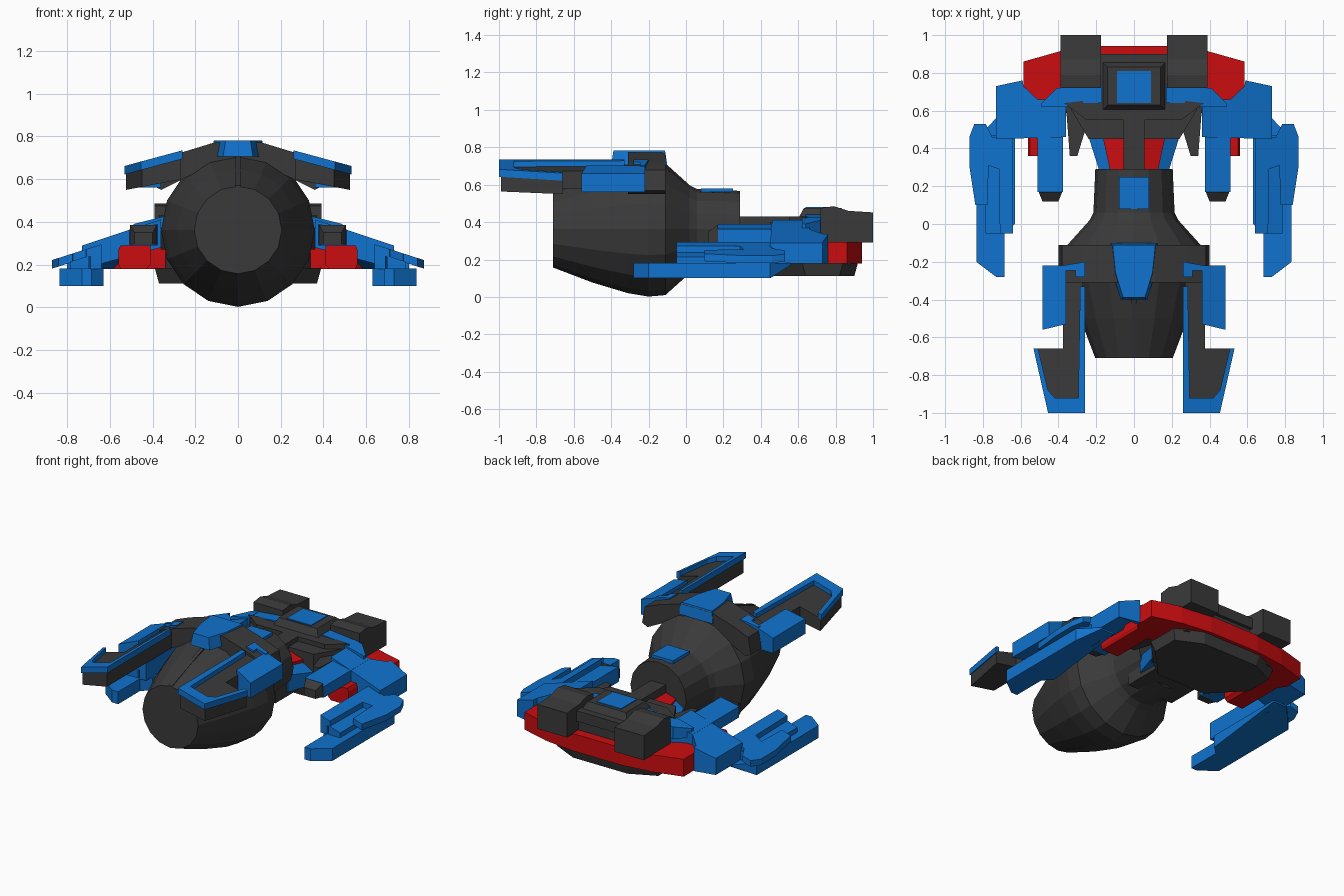
import bpy, bmesh, math


def material(name, rgb):
    m = bpy.data.materials.new(name)
    m.diffuse_color = (*rgb, 1)
    return m


DARK = material("charcoal", (0.042, 0.042, 0.042))
BLUE = material("blue", (0.005, 0.17, 0.62))
RED = material("red", (0.60, 0.004, 0.005))


def finish(name, bm, mat, mirror=False):
    bmesh.ops.recalc_face_normals(bm, faces=bm.faces)
    me = bpy.data.meshes.new(name)
    bm.to_mesh(me)
    bm.free()
    me.materials.append(mat)
    ob = bpy.data.objects.new(name, me)
    bpy.context.collection.objects.link(ob)
    if mirror:
        mod = ob.modifiers.new("mirror", 'MIRROR')
        mod.use_mirror_merge = False
    return ob


def prism(name, mat, pts, lo, hi, axis='z', mirror=False, inset=0):
    """Extrude a 2D outline from lo to hi (numbers or functions of u, v) along an axis.
    inset shrinks the far end towards the outline's middle."""
    cu = (min(p[0] for p in pts) + max(p[0] for p in pts)) / 2
    cv = (min(p[1] for p in pts) + max(p[1] for p in pts)) / 2
    bm = bmesh.new()
    rings = []
    for end, h in enumerate((lo, hi)):
        ring = []
        for u, v in pts:
            w = h(u, v) if callable(h) else h
            if end and inset:
                u -= math.copysign(min(inset, abs(u - cu)), u - cu)
                v -= math.copysign(min(inset, abs(v - cv)), v - cv)
            co = {'z': (u, v, w), 'x': (w, u, v), 'y': (u, w, v)}[axis]
            ring.append(bm.verts.new(co))
        rings.append(ring)
    bm.faces.new(rings[0])
    bm.faces.new(rings[1])
    n = len(pts)
    for i in range(n):
        j = (i + 1) % n
        bm.faces.new((rings[0][i], rings[0][j], rings[1][j], rings[1][i]))
    return finish(name, bm, mat, mirror)


def box(x0, x1, y0, y1):
    return [(x0, y0), (x1, y0), (x1, y1), (x0, y1)]


def sym(half):
    return half + [(-x, y) for x, y in reversed(half) if abs(x) > 1e-6]


# --- round engine body with neck, turned around the y axis
bm = bmesh.new()
profile = [(-0.71, 0.205), (-0.5, 0.285), (-0.31, 0.342), (-0.20, 0.36), (-0.11, 0.352),
           (0.02, 0.235), (0.06, 0.215), (0.29, 0.205)]
rings = [[bm.verts.new((r * math.sin(a * math.pi / 8), y, 0.362 - r * math.cos(a * math.pi / 8)))
          for a in range(16)] for y, r in profile]
bm.faces.new(rings[0])
bm.faces.new(rings[-1])
for a, b in zip(rings, rings[1:]):
    for i in range(16):
        j = (i + 1) % 16
        bm.faces.new((a[i], a[j], b[j], b[i]))
finish("engine_body", bm, DARK)
prism("neck_panel", BLUE, box(-0.08, 0.08, 0.08, 0.25), 0.56, 0.581)

# --- saddle over the body carrying the upper wings
prism("wing_saddle", DARK,
      sym([(0.0, 0.60), (0.12, 0.67), (0.36, 0.55), (0.40, 0.57), (0.38, 0.68), (0.28, 0.72), (0.11, 0.772)]),
      -0.31, -0.11, 'y')
prism("saddle_cap", BLUE, sym([(0.07, -0.40), (0.11, -0.27), (0.125, -0.10)]), 0.705, 0.782, inset=0.012)
prism("body_ridge", DARK, [(-0.71, 0.50), (-0.71, 0.57), (-0.3, 0.72), (-0.3, 0.6)], -0.012, 0.012, 'x')


# --- upper wings: dark tray with a raised blue rim, sloping outwards
def wing_z(x, y):
    return 0.735 - 0.27 * (x - 0.26)


prism("wing_tray", DARK,
      [(0.27, -0.99), (0.45, -0.99), (0.525, -0.66), (0.375, -0.66), (0.375, -0.20), (0.27, -0.20)],
      lambda x, y: 0.60 - 0.19 * (x - 0.26), lambda x, y: wing_z(x, y) - 0.03, mirror=True)
prism("wing_rim", BLUE,
      [(0.532, -0.66), (0.455, -1.0), (0.26, -1.0), (0.26, -0.33), (0.285, -0.33), (0.295, -0.92),
       (0.42, -0.92), (0.455, -0.88), (0.508, -0.66)],
      lambda x, y: wing_z(x, y) - 0.04, wing_z, mirror=True)
prism("wing_root_strip", BLUE,
      [(0.26, -0.28), (0.26, -0.20), (0.375, -0.22), (0.375, -0.245), (0.31, -0.245), (0.31, -0.28)],
      0.64, lambda x, y: wing_z(x, y), mirror=True)
prism("wing_side_block", BLUE, [(0.36, -0.53), (0.485, -0.56), (0.485, -0.22), (0.36, -0.22)],
      0.56, lambda x, y: 0.70 - 0.35 * (x - 0.37), mirror=True)

# --- central rear hull
prism("hull_core", DARK, sym([(0.24, 0.45), (0.33, 0.60), (0.36, 0.72), (0.33, 0.88)]), 0.17, 0.40)
prism("hull_keel", DARK, sym([(0.20, 0.42), (0.39, 0.62), (0.39, 0.84), (0.22, 0.92)]), 0.185, 0.112, inset=0.02)
prism("hull_deck", DARK, sym([(0.25, 0.55), (0.37, 0.64), (0.20, 0.66), (0.20, 0.90)]), 0.36, 0.43)
prism("deck_frame", DARK, sym([(0.17, 0.60), (0.17, 0.86)]), 0.42, 0.475, inset=0.03)
prism("deck_panel", BLUE, box(-0.09, 0.09, 0.64, 0.81), 0.46, 0.48)
prism("deck_side_panel", BLUE, box(0.17, 0.36, 0.64, 0.74), 0.38,
      lambda x, y: 0.44 - 0.1 * (x - 0.17), mirror=True)
prism("rear_thruster", DARK,
      [(1.0, 0.29), (1.0, 0.452), (0.87, 0.46), (0.79, 0.485), (0.72, 0.475), (0.72, 0.29)],
      0.175, 0.39, 'x', mirror=True)

# --- spine linking neck and hull, with coloured sloping flanks
prism("spine", DARK, box(-0.055, 0.055, 0.22, 0.58), 0.30, 0.43)
prism("link_core", DARK, box(-0.17, 0.17, 0.15, 0.48), 0.17, 0.30)
prism("link_red_panel", RED, [(0.05, 0.25), (0.12, 0.25), (0.165, 0.46), (0.05, 0.46)],
      0.28, lambda x, y: 0.38 - 0.3 * (x - 0.05), mirror=True)
prism("link_blue_panel", BLUE, [(0.12, 0.27), (0.18, 0.27), (0.24, 0.46), (0.165, 0.46)],
      0.20, lambda x, y: 0.35 - 0.6 * (x - 0.12), mirror=True)
prism("hull_fang", DARK, [(0.30, 0.36), (0.34, 0.36), (0.36, 0.62), (0.24, 0.62), (0.245, 0.54)],
      0.27, 0.37, mirror=True)

# --- red tail bar with forward prongs
prism("tail_bar", RED, sym([(0.30, 0.64), (0.50, 0.64), (0.585, 0.73), (0.585, 0.86), (0.39, 0.915), (0.18, 0.942)]),
      0.18, 0.295)
prism("tail_prong", RED,
      [(0.41, 0.20), (0.43, 0.18), (0.55, 0.18), (0.56, 0.20), (0.56, 0.27), (0.55, 0.29), (0.41, 0.29)],
      0.36, 0.70, 'y', mirror=True)

# --- blue shoulders and inner prongs
prism("shoulder", BLUE,
      [(0.36, 0.46), (0.73, 0.45), (0.73, 0.73), (0.59, 0.76), (0.585, 0.73), (0.49, 0.64), (0.40, 0.70), (0.36, 0.70)],
      lambda x, y: 0.28 if x < 0.56 else 0.18, lambda x, y: 0.405 - 0.33 * (x - 0.38), mirror=True)
prism("shoulder_ridge", BLUE, [(0.35, 0.62), (0.49, 0.62), (0.49, 0.64), (0.41, 0.72), (0.35, 0.72)],
      0.33, lambda x, y: 0.425 - 0.25 * (x - 0.35), mirror=True)
prism("inner_prong", BLUE, box(0.375, 0.51, 0.17, 0.66), 0.29,
      lambda x, y: 0.39 - 0.2 * (x - 0.375), mirror=True)
prism("inner_prong_tip", DARK, [(0.38, 0.17), (0.40, 0.12), (0.485, 0.12), (0.505, 0.17)],
      0.295, lambda x, y: 0.385 if y > 0.15 else 0.35, mirror=True)


# --- outer pincers: forked tilted plate over a long lower blade
def claw_z(x, y):
    return 0.295 - 0.32 * (x - 0.64)


prism("pincer_fork", BLUE,
      [(0.64, -0.05), (0.71, -0.05), (0.715, 0.29), (0.77, 0.31), (0.775, 0.10), (0.84, 0.10), (0.872, 0.31),
       (0.872, 0.46), (0.845, 0.53), (0.785, 0.53), (0.75, 0.46), (0.64, 0.46)],
      lambda x, y: claw_z(x, y) - 0.04, claw_z, mirror=True)
prism("pincer_inner_edge", BLUE, [(0.64, -0.05), (0.69, -0.05), (0.70, 0.46), (0.64, 0.46)],
      0.18, lambda x, y: claw_z(x, y) - 0.01, mirror=True)
prism("pincer_slot_floor", BLUE, box(0.70, 0.785, -0.05, 0.33), 0.17,
      lambda x, y: claw_z(x, y) - 0.035, mirror=True)
prism("pincer_blade", BLUE,
      [(0.685, -0.28), (0.73, -0.28), (0.835, -0.20), (0.835, 0.45), (0.73, 0.56), (0.63, 0.56), (0.63, 0.0), (0.685, -0.05)],
      lambda x, y: 0.17 if y > 0.5 else 0.10, 0.182, mirror=True)
prism("pincer_joint", BLUE, box(0.66, 0.80, 0.32, 0.47), 0.15, 0.24, mirror=True)
